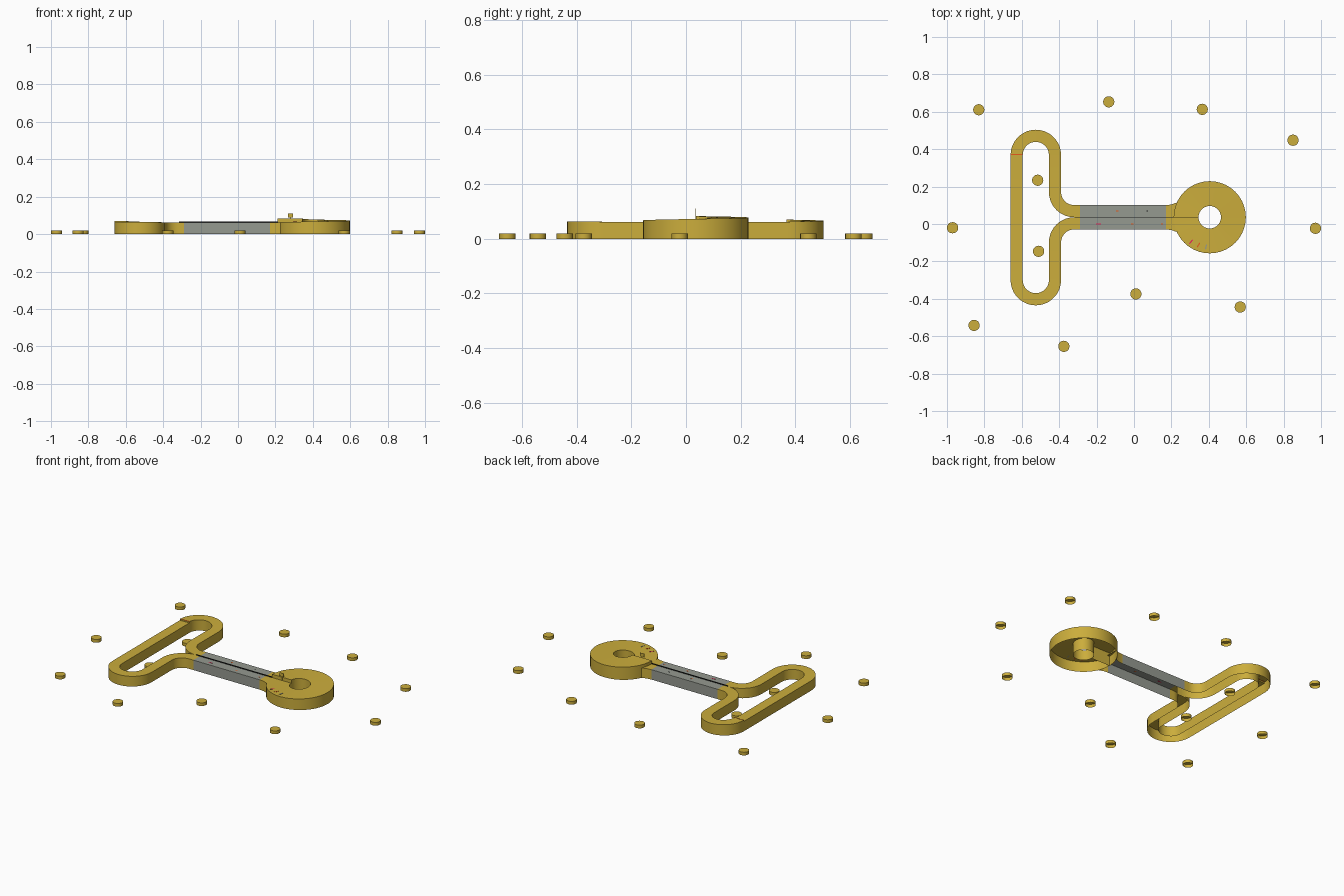
import bpy, bmesh, math

if "Cube" in bpy.data.objects:
    bpy.data.objects.remove(bpy.data.objects["Cube"])

def mat(name, c):
    m = bpy.data.materials.new(name)
    m.diffuse_color = (*c, 1)
    m.use_nodes = True
    m.node_tree.nodes["Principled BSDF"].inputs["Base Color"].default_value = m.diffuse_color
    return m

GOLD = mat("sand gold", (0.60, 0.42, 0.045))
GREY = mat("road grey", (0.30, 0.32, 0.28))
BLACK = mat("black", (0.01, 0.01, 0.01))
RED = mat("marker red", (0.85, 0.02, 0.10))
ORANGE = mat("marker orange", (0.80, 0.10, 0.01))

MID, Z, W = 0.036, 0.062, 0.065   # centre line, road height, lane width

def finish(name, bm, m):
    bmesh.ops.recalc_face_normals(bm, faces=bm.faces)
    bm.normal_update()
    if sum(f.normal.z * f.calc_area() for f in bm.faces) < 0:
        bmesh.ops.reverse_faces(bm, faces=bm.faces)
    me = bpy.data.meshes.new(name)
    bm.to_mesh(me)
    bm.free()
    me.materials.append(m)
    ob = bpy.data.objects.new(name, me)
    bpy.context.collection.objects.link(ob)
    bpy.context.view_layer.objects.active = ob
    ob.select_set(True)
    bpy.ops.object.shade_smooth_by_angle(angle=math.radians(35))
    ob.select_set(False)
    return ob

def lane(name, stations, m, caps=(False, False)):
    """Hollow road, open below: stations are (edge a, edge b, height)."""
    bm = bmesh.new()
    rows = []
    for a, b, z in stations:
        rows.append([bm.verts.new(p) for p in
                     ((*a, 0), (*a, z), (*b, z), (*b, 0))])
    for r, s in zip(rows, rows[1:]):
        for i in range(3):
            bm.faces.new((r[i], r[i + 1], s[i + 1], s[i]))
    if caps[0]:
        bm.faces.new(rows[0])
    if caps[1]:
        bm.faces.new(rows[-1])
    return finish(name, bm, m)

def arc(c, r0, r1, a0, a1, n, z0=Z, z1=Z):
    out = []
    for i in range(n + 1):
        t = i / n
        a = math.radians(a0 + (a1 - a0) * t)
        d = (math.cos(a), math.sin(a))
        out.append(((c[0] + r0 * d[0], c[1] + r0 * d[1]),
                    (c[0] + r1 * d[0], c[1] + r1 * d[1]), z0 + (z1 - z0) * t))
    return out

def box(name, c, s, m, rot=0):
    bm = bmesh.new()
    bmesh.ops.create_cube(bm, size=1)
    for v in bm.verts:
        v.co = [v.co[i] * s[i] for i in range(3)]
    ob = finish(name, bm, m)
    ob.location = c
    ob.rotation_euler.z = rot
    return ob

# Turning loop: upper half climbs to a small step, lower half returns
RI, RO = 0.07, 0.135
upper = [((-0.29, MID + W), (-0.29, MID), Z)]
upper += arc((-0.32, MID + RO), RI, RO, 270, 180, 10)
upper += arc((-0.525, 0.369), RO, RI, 0, 180, 18, Z, 0.07)
lane("upper_loop", upper, GOLD)

lower = [((-0.66, 0.369), (-0.595, 0.369), Z)]
bend = arc((-0.525, -0.30), RO, RI, 180, 360, 18)
for i, (a, b, z) in enumerate(bend):      # slight rise through the bend
    bend[i] = (a, b, z + 0.002 * math.sin(math.pi * i / 18))
lower += bend
lower += arc((-0.32, MID - RO), RI, RO, 180, 90, 10)
lower += [((-0.29, MID - W), (-0.29, MID), Z)]
lane("lower_loop", lower, GOLD)

# Straight road and its flared approach to the ring
def across(x, half):
    return ((x, MID + half), (x, MID - half), Z)

lane("straight_road", [across(-0.29, W), across(0.17, W)], GREY)
lane("ring_approach", [across(0.17, W), across(0.20, W + 0.003),
                       across(0.228, W + 0.014)], GOLD)

# Thin raised divider along the road
box("divider", (-0.05, MID, Z + 0.002), (0.53, 0.003, 0.006), BLACK)

# Spiral ring that ends one step above its start
lane("ring", arc((0.405, MID), 0.193, 0.06, 180, 540, 40, Z, 0.083), GOLD, (True, True))

# Step edges
box("loop_step", (-0.6275, 0.368, 0.0655), (W, 0.002, 0.008), GOLD)
box("loop_step_line", (-0.6275, 0.371, 0.07), (W, 0.005, 0.001), ORANGE)

# Thin sign on a post
box("sign_panel", (0.28, 0.034, 0.099), (0.028, 0.002, 0.022), GOLD)
box("sign_post", (0.28, 0.034, 0.075), (0.006, 0.002, 0.03), GOLD)

# Small painted markers on the road and ring
for x, y, z, lx, m, rot in (
        (-0.19, -0.001, Z, 0.026, RED, 0), (-0.01, -0.001, Z, 0.012, ORANGE, 0),
        (0.15, -0.001, Z, 0.012, ORANGE, 0), (-0.09, 0.07, Z, 0.012, ORANGE, 0),
        (0.07, 0.07, Z, 0.008, BLACK, 0), (0.305, -0.095, 0.0655, 0.026, RED, 0.9),
        (0.345, -0.112, 0.0665, 0.026, ORANGE, 1.1), (0.385, -0.122, 0.0675, 0.026, GREY, 1.35)):
    box("road_marker", (x, y, z), (lx, 0.006, 0.002), m, rot)

# Scattered pucks, open below
for x, y in ((-0.83, 0.615), (-0.135, 0.657), (0.365, 0.617), (0.85, 0.452),
             (0.97, -0.019), (0.568, -0.44), (0.01, -0.37), (-0.375, -0.65),
             (-0.855, -0.538), (-0.97, -0.016), (-0.515, 0.238), (-0.51, -0.142)):
    bm = bmesh.new()
    bmesh.ops.create_cone(bm, cap_ends=True, segments=20, radius1=0.03,
                          radius2=0.03, depth=0.02)
    bm.normal_update()
    bmesh.ops.delete(bm, geom=[f for f in bm.faces if f.normal.z < -0.9],
                     context='FACES_ONLY')
    finish("puck", bm, GOLD).location = (x, y - 0.004, 0.01)
